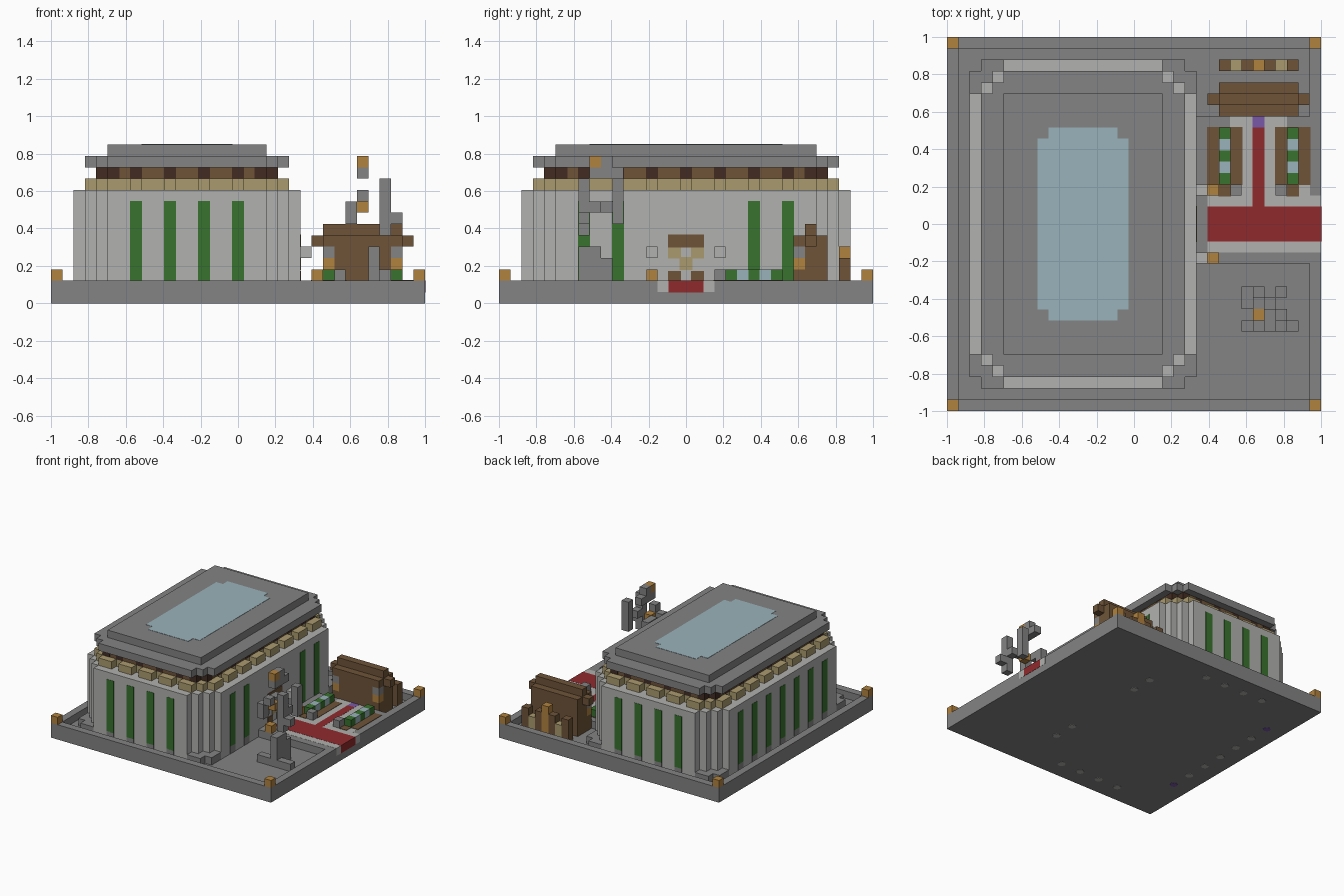
import bpy
import bmesh
from mathutils import Matrix, Vector

cube = bpy.data.objects.get("Cube")
if cube:
    bpy.data.objects.remove(cube, do_unlink=True)

N = 33            # cells along each side of the base
U = 2 / N         # size of one cell
THIN = 0.004      # how far painted plates stand proud


def material(name, *rgb):
    linear = [((c / 255 + 0.055) / 1.055) ** 2.4 for c in rgb]
    mat = bpy.data.materials.new(name)
    mat.use_nodes = True
    mat.diffuse_color = (*linear, 1)
    mat.node_tree.nodes["Principled BSDF"].inputs["Base Color"].default_value = (*linear, 1)
    return mat


grey = material("stone grey", 131, 131, 131)
light = material("pale stone", 177, 177, 175)
tan = material("tan", 170, 154, 110)
brown = material("wood brown", 110, 84, 56)
dark = material("dark brown", 66, 44, 34)
green = material("green", 56, 114, 46)
red = material("carpet red", 144, 42, 44)
blue = material("pale blue", 154, 179, 187)
gold = material("gold", 176, 130, 62)
purple = material("purple", 122, 88, 168)


def finish(name, mat, bm):
    mesh = bpy.data.meshes.new(name)
    bm.to_mesh(mesh)
    bm.free()
    mesh.materials.append(mat)
    obj = bpy.data.objects.new(name, mesh)
    bpy.context.collection.objects.link(obj)
    return obj


def part(name, mat, boxes, grow=0.0):
    """Boxes given as cell ranges (x0, x1, y0, y1, z0, z1)."""
    bm = bmesh.new()
    for x0, x1, y0, y1, z0, z1 in boxes:
        lo = Vector((x0 * U - 1, y0 * U - 1, z0 * U)) - Vector((grow,) * 3)
        hi = Vector((x1 * U - 1, y1 * U - 1, z1 * U)) + Vector((grow,) * 3)
        size = Matrix.Diagonal((*(hi - lo), 1))
        bmesh.ops.create_cube(bm, size=1, matrix=Matrix.Translation((lo + hi) / 2) @ size)
    return finish(name, mat, bm)


def column(x, y, z0, z1):
    return (x, x + 1, y, y + 1, z0, z1)


def stepped(x0, x1, y0, y1, steps, z0, z1):
    """Rectangle whose corners step inwards, as overlapping boxes."""
    return [(x0 + i, x1 - i, y0 + steps - i, y1 - steps + i, z0, z1) for i in range(steps + 1)]


# Base slab, raised rim, forecourt and corner posts
part("base_slab", grey, [(0, N, 0, N, 0, 1)])
part("base_rim", grey, [(0, N, 0, 1, 1, 2), (0, N, N - 1, N, 1, 2),
                        (0, 1, 1, N - 1, 1, 2), (N - 1, N, 1, N - 1, 1, 2)])
part("forecourt", grey, [(22, 32, 13, 26, 1, 2)])
part("corner_posts", gold, [column(x, y, 2, 3) for x in (0, N - 1) for y in (0, N - 1)])

# Main hall: walls, corner plinths, cornice and roof
part("hall_walls", light, stepped(2, 22, 2, 31, 3, 1, 10))
plinth = []
for x, dx in ((2, 1), (21, -1)):
    for y, dy in ((2, 1), (30, -1)):
        for a, b in ((0, 1), (0, 2), (1, 0), (2, 0), (1, 1)):
            plinth.append(column(x + a * dx, y + b * dy, 1, 2))
part("corner_plinths", grey, plinth)

part("cornice_core", tan, stepped(4, 20, 4, 29, 1, 10, 11))
blocks = [column(x, y, 10, 11) for x in (4, 19) for y in (4, 28)]
for x in range(5, 19, 3):
    blocks += [(x, x + 2, y, y + 1, 10, 11) for y in (3, 29)]
for y in range(5, 28, 3):
    blocks += [(x, x + 1, y, y + 2, 10, 11) for x in (3, 20)]
part("cornice_blocks", tan, blocks)

part("frieze", brown, stepped(4, 20, 4, 29, 1, 11, 12))
ends_x, ends_y = range(7, 17, 3), range(7, 26, 3)
studs = [column(x, y, 11, 12) for x in ends_x for y in (4, 28)]
studs += [column(x, y, 11, 12) for x in (4, 19) for y in ends_y]
studs += [column(x, y, 11, 12) for x in (4, 19) for y in (5, 27)]
studs += [column(x, y, 11, 12) for x in (5, 18) for y in (4, 28)]
part("frieze_studs", dark, studs, THIN / 2)

part("roof_lower", grey, stepped(3, 21, 3, 30, 2, 12, 13))
part("roof_upper", grey, [(5, 19, 5, 28, 13, 14)])
part("skylight", blue, [(8, 16, 9, 24, 13.5, 14), (9, 15, 8, 25, 13.5, 14)], THIN / 2)

# Tall window strips with a stone foot, and the round marks under them
openings = [(x, y) for x in ends_x for y in (2, 30)]
openings += [(2, y) for y in ends_y]
openings += [(21, y) for y in ends_y if abs(y - 16) > 5]
part("window_strips", green, [column(x, y, 2, 9) for x, y in openings], THIN / 2)
part("window_feet", grey, [column(x, y, 1, 2) for x, y in openings], THIN / 2)


def marks(name, mat, cells):
    bm = bmesh.new()
    for x, y in cells:
        spot = Matrix.Translation(((x + 0.5) * U - 1, (y + 0.5) * U - 1, 0))
        bmesh.ops.create_cone(bm, cap_ends=True, segments=8, radius1=U / 2, radius2=U / 2,
                              depth=THIN, matrix=spot)
    finish(name, mat, bm)


special = [(2, min(ends_y)), (2, max(ends_y))]
marks("underside_marks", light, [c for c in openings if c not in special])
marks("underside_purple_marks", purple, special)

# Doorway in the hall's left wall
part("door_lintel", brown, [(21, 22, 15, 18, 5, 6)], THIN)
part("door_panels", tan, [column(21, 15, 4, 5), column(21, 17, 4, 5), column(21, 16, 3, 4)], THIN)
part("door_feet", brown, [column(21, y, 2, 2.8) for y in (15, 17)], THIN)
part("door_brackets", light, [column(22, y, 4, 5) for y in (13, 19)])
part("door_posts", gold, [column(23, y, 2, 3) for y in (13, 19)])

# Carpet with pale border
part("carpet_border", light, [(23, N, 14, 19, 1, 2), (23, 32, 19, 20, 1, 2),
                              (25, 30, 20, 26, 1, 2)], THIN / 4)
part("carpet", red, [(23, N, 15, 18, 1, 2), (27, 28, 18, 25, 1, 2)], THIN / 2)
part("carpet_end", purple, [column(27, 25, 1, 2)], THIN / 2)

# Planted beds on both sides of the carpet
for side, x in (("right", 24), ("left", 30)):
    part(side + "_bed", brown, [(x - 1, x + 2, 20, 25, 1, 2), column(x, 19, 1, 2)], THIN)
    part(side + "_bed_plants", green, [column(x, y, 2, 3) for y in (20, 22, 24)])
    part(side + "_bed_water", blue, [column(x, y, 2, 3) for y in (21, 23)])
part("bed_stones", grey, [column(x, 19, 2, 3) for x in (25, 29)])

# Small wooden shrine behind the carpet
part("shrine_body", brown, [(25, 30, 26, 29, 1, 5), (24, 31, 27, 29, 1, 5)])
part("shrine_roof", brown, [(24, 31, 26, 29, 5, 6), (23, 32, 27, 28, 5, 6),
                            (24, 31, 27, 28, 6, 7)])
for name, mat, z in (("feet", brown, 1), ("lamps", gold, 3), ("caps", grey, 4)):
    top = 3 if z == 1 else z + 1
    part("shrine_post_" + name, mat, [column(x, 26, z, top) for x in (24, 30)])
part("back_fence", brown, [column(x, 30, 1, 4) for x in range(24, 31, 2) if x != 27])
part("back_fence_panels", tan, [column(x, 30, 1, 3) for x in (25, 29)])
part("back_fence_pole", gold, [column(27, 30, 1, 5)])

# Abstract sculpture made of separate stone pieces
part("sculpture_foot", grey, [(26, 31, 7, 8, 1, 2), (28, 29, 7, 9, 1, 5), column(28, 9, 1, 4)])
part("sculpture_body", grey, [
    column(29, 7, 6, 11), column(30, 7, 7, 8), column(26, 7, 7, 9), column(27, 7, 9, 10),
    column(29, 8, 8, 9), column(26, 9, 8, 9), column(26, 10, 7, 9), column(29, 10, 7, 11)])
part("sculpture_head", grey, [(27, 28, 8, 11, 11, 12), column(27, 9, 12, 13)])
part("sculpture_gold", gold, [column(27, 8, 8, 9), column(27, 8, 12, 13)])
